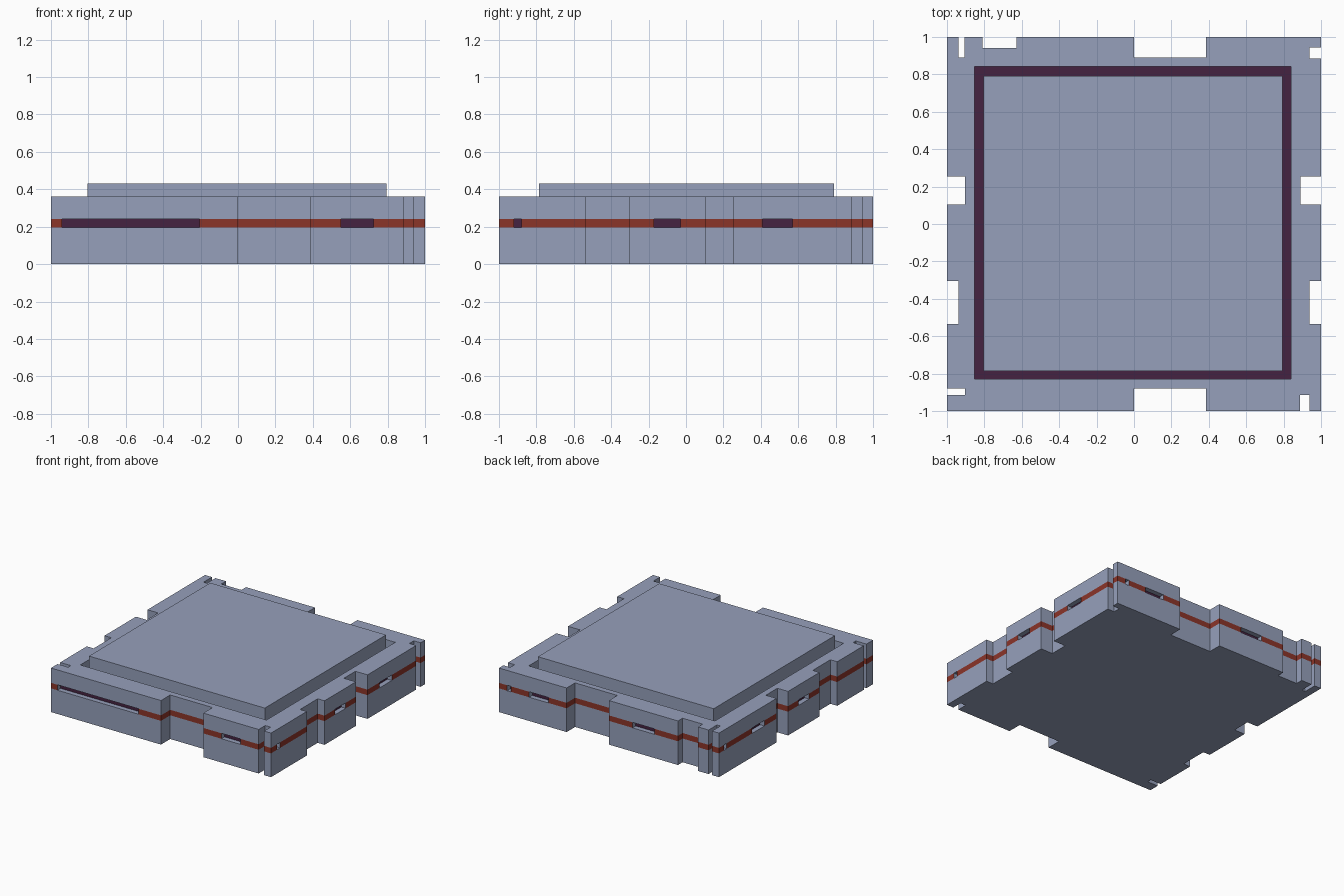
import bpy, bmesh
from mathutils import Vector

if "Cube" in bpy.data.objects:
    bpy.data.objects.remove(bpy.data.objects["Cube"])


def material(name, rgb):
    m = bpy.data.materials.new(name)
    m.diffuse_color = (*rgb, 1.0)
    m.use_nodes = True
    m.node_tree.nodes["Principled BSDF"].inputs["Base Color"].default_value = m.diffuse_color
    return m


GREY = material("blue grey metal", (0.305, 0.352, 0.497))
RED = material("rust red stripe", (0.26, 0.035, 0.022))
PURPLE = material("dark purple recess", (0.06, 0.016, 0.052))

Z_LEVELS = (0.0, 0.195, 0.24, 0.362)   # bottom, stripe bottom, stripe top, deck
GROOVE_Z, SLAB_TOP = 0.24, 0.43
SLOT_DEPTH = 0.04

# Each side: position function, inward direction, walking order,
# notches (from, to, depth) and slots (from, to)
SIDES = [
    (lambda t, d: (t, -1 + d), (0, 1), 1,                       # front
     [(0.0, 0.385, 0.12), (0.888, 0.937, 0.085)],
     [(-0.94, -0.205), (0.55, 0.725)]),
    (lambda t, d: (1 - d, t), (-1, 0), 1,                       # right
     [(-0.535, -0.305, 0.062), (0.103, 0.253, 0.11), (0.885, 0.943, 0.062)],
     [(-0.92, -0.88), (-0.17, -0.03), (0.41, 0.57)]),
    (lambda t, d: (t, 1 - d), (0, -1), -1,                      # back
     [(-0.937, -0.905, 0.11), (-0.81, -0.627, 0.06), (0.0, 0.385, 0.11)],
     [(-0.415, -0.215), (0.55, 0.725), (0.89, 0.925)]),
    (lambda t, d: (-1 + d, t), (1, 0), -1,                      # left
     [(-0.915, -0.88, 0.097), (-0.535, -0.305, 0.062), (0.103, 0.253, 0.097)],
     [(-0.17, -0.03), (0.41, 0.57), (0.9, 0.935)]),
]


def outline():
    """Counter-clockwise outline, plus inward direction for slot edges."""
    pts, slots_at = [], {}
    for pos, inward, order, notches, slots in SIDES:
        pts.append(pos(-order, 0))
        parts = sorted([*notches, *[(a, b, 0) for a, b in slots]], reverse=order < 0)
        for a, b, depth in parts:
            if order < 0:
                a, b = b, a
            if depth:
                pts += [pos(a, 0), pos(a, depth), pos(b, depth), pos(b, 0)]
            else:
                slots_at[len(pts)] = Vector((*inward, 0))
                pts += [pos(a, 0), pos(b, 0)]
    return pts, slots_at


def ring(bm, pts, z):
    return [bm.verts.new((x, y, z)) for x, y in pts]


def wall(bm, low, high, mat=0):
    n = len(low)
    faces = []
    for i in range(n):
        j = (i + 1) % n
        f = bm.faces.new((low[i], low[j], high[j], high[i]))
        f.material_index = mat
        faces.append(f)
    return faces


def rect(x0, x1, y0, y1):
    return [(x0, y0), (x1, y0), (x1, y1), (x0, y1)]


def finish(bm, name):
    bmesh.ops.recalc_face_normals(bm, faces=bm.faces[:])
    me = bpy.data.meshes.new(name)
    bm.to_mesh(me)
    bm.free()
    for m in (GREY, RED, PURPLE):
        me.materials.append(m)
    ob = bpy.data.objects.new(name, me)
    bpy.context.collection.objects.link(ob)


# Notched base with its red stripe
bm = bmesh.new()
pts, slots_at = outline()
rings = [ring(bm, pts, z) for z in Z_LEVELS]
wall(bm, rings[0], rings[1])
band = wall(bm, rings[1], rings[2], 1)
wall(bm, rings[2], rings[3])
bm.faces.new(rings[0][::-1])

# Groove in the deck with a purple floor
groove = rect(-0.852, 0.84, -0.83, 0.842)
rim, floor = ring(bm, groove, Z_LEVELS[3]), ring(bm, groove, GROOVE_Z)
wall(bm, rim, floor)
bm.faces.new(floor).material_index = 2
deck_edges = [bm.edges.get((loop[i - 1], loop[i]))
              for loop in (rings[3], rim) for i in range(len(loop))]
bmesh.ops.triangle_fill(bm, use_beauty=True, edges=deck_edges, normal=(0, 0, 1))

# Recessed slots in the stripe: grey sides, purple back
for i, inward in slots_at.items():
    band[i].material_index = 0
    back = bmesh.ops.extrude_discrete_faces(bm, faces=[band[i]])["faces"][0]
    bmesh.ops.translate(bm, verts=back.verts[:], vec=inward * SLOT_DEPTH)
    back.material_index = 2
finish(bm, "notched_base")

# Raised slab standing in the groove
bm = bmesh.new()
slab = rect(-0.805, 0.793, -0.785, 0.79)
low, high = ring(bm, slab, GROOVE_Z), ring(bm, slab, SLAB_TOP)
wall(bm, low, high)
bm.faces.new(high)
finish(bm, "raised_slab")
